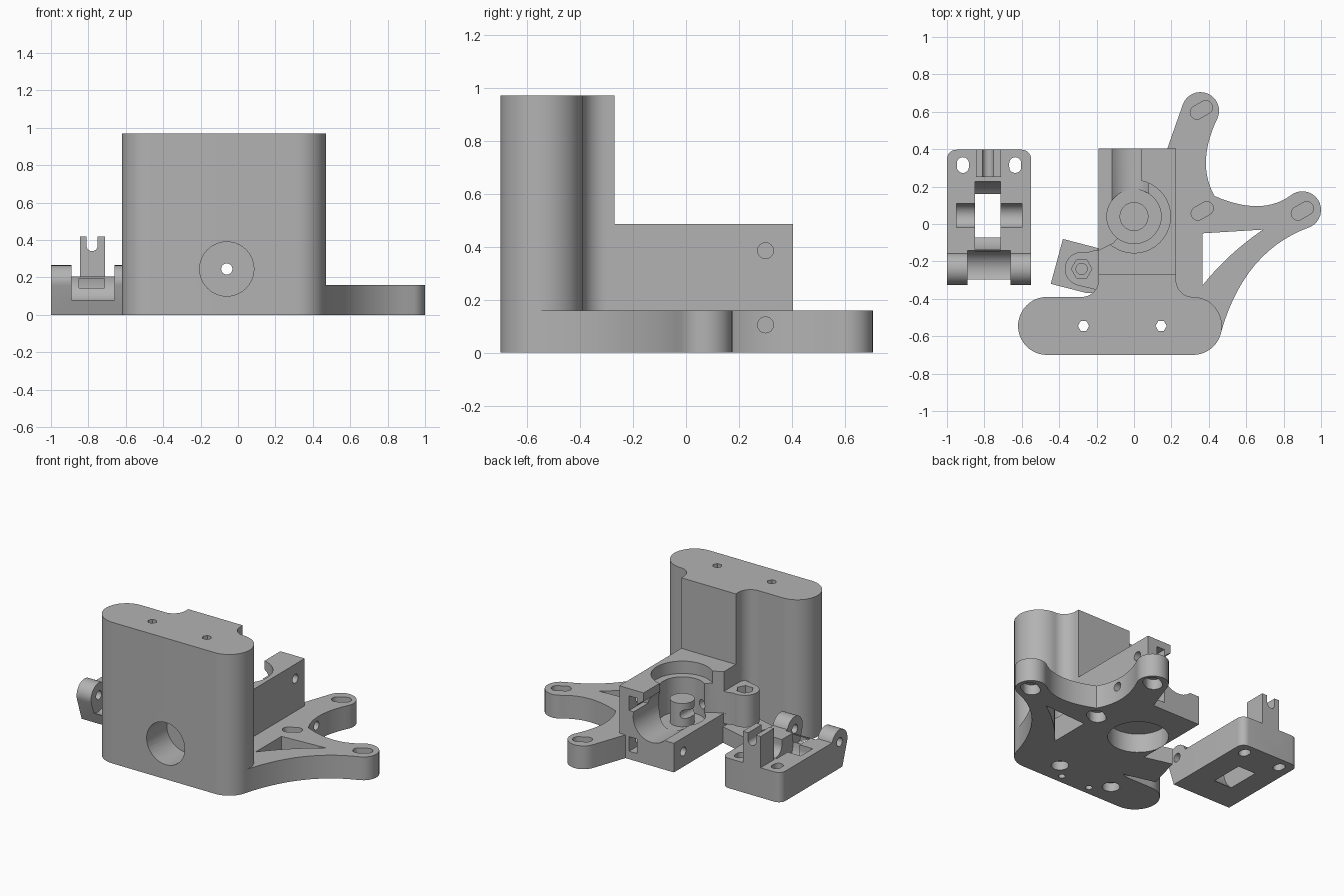
import bpy, bmesh, math
from mathutils import Vector

if "Cube" in bpy.data.objects:
    bpy.data.objects.remove(bpy.data.objects["Cube"])

grey = bpy.data.materials.new("plain grey")
grey.diffuse_color = (0.45, 0.45, 0.45, 1)
grey.use_nodes = True
grey.node_tree.nodes["Principled BSDF"].inputs["Base Color"].default_value = grey.diffuse_color
AX = {'z': lambda u, v, w: (u, v, w), 'x': lambda u, v, w: (w, u, v), 'y': lambda u, v, w: (u, w, v)}


def prism(pts, a, b, axis='z', name="part"):
    """Extrude a closed outline from a to b along an axis."""
    bm = bmesh.new()
    f = bm.faces.new([bm.verts.new(AX[axis](u, v, a)) for u, v in pts])
    g = bmesh.ops.extrude_face_region(bm, geom=[f])
    d = Vector(AX[axis](0, 0, b - a))
    bmesh.ops.translate(bm, verts=[v for v in g['geom'] if isinstance(v, bmesh.types.BMVert)], vec=d)
    bmesh.ops.recalc_face_normals(bm, faces=bm.faces)
    me = bpy.data.meshes.new(name)
    bm.to_mesh(me)
    bm.free()
    me.materials.append(grey)
    ob = bpy.data.objects.new(name, me)
    bpy.context.collection.objects.link(ob)
    return ob


def arc(cx, cy, r, a0, a1, n=16):
    return [(cx + r * math.cos(math.radians(a0 + (a1 - a0) * i / n)),
             cy + r * math.sin(math.radians(a0 + (a1 - a0) * i / n))) for i in range(n + 1)]


def bez(p, c, q, n=14):
    """Inner points of a quadratic curve."""
    return [tuple((1 - t) ** 2 * p[k] + 2 * t * (1 - t) * c[k] + t * t * q[k] for k in (0, 1))
            for t in [i / n for i in range(1, n)]]


def cyl(cx, cy, r, a, b, axis='z', n=40, name="part"):
    return prism(arc(cx, cy, r, 0, 360 - 360 / n, n - 1), a, b, axis, name)


def box(x0, x1, y0, y1, z0, z1, name="part"):
    return prism([(x0, y0), (x1, y0), (x1, y1), (x0, y1)], z0, z1, 'z', name)


def slot(cx, cy, r, half, ang, a, b):
    t = math.radians(ang)
    dx, dy = half * math.cos(t), half * math.sin(t)
    return prism(arc(cx + dx, cy + dy, r, ang - 90, ang + 90) +
                 arc(cx - dx, cy - dy, r, ang + 90, ang + 270), a, b)


def combine(ob, tools, op):
    for t in tools:
        m = ob.modifiers.new("bool", 'BOOLEAN')
        m.operation, m.solver, m.object = op, 'EXACT', t
        bpy.context.view_layer.objects.active = ob
        bpy.ops.object.modifier_apply(modifier=m.name)
        bpy.data.objects.remove(t)


def finish(ob):
    bpy.ops.object.select_all(action='DESELECT')
    ob.select_set(True)
    bpy.context.view_layer.objects.active = ob
    bpy.ops.object.shade_smooth_by_angle(angle=math.radians(30))


# tall rounded block with filleted neck
body = prism(arc(-0.465, -0.545, 0.155, 90, 270, 24) + arc(0.315, -0.545, 0.155, -90, 90, 24)
             + arc(0.315, -0.30, 0.09, 270, 180)[1:] + [(0.225, -0.27), (-0.19, -0.27)]
             + arc(-0.28, -0.30, 0.09, 0, -90), 0, 0.97, name="extruder_body")

# motor plate with two arms
p0, p1 = (0.465, -0.58), (0.942, -0.016)
arm1, arm2 = arc(0.9, 0.075, 0.1, -65, 130), arc(0.355, 0.605, 0.1, -20, 160)
mid = (0.43, 0.15)
plate = prism([(0.0, -0.6), p0] + bez(p0, (0.59, -0.14), p1) + arm1
              + bez(arm1[-1], (0.68, 0.04), mid) + [mid] + bez(mid, (0.33, 0.33), arm2[0])
              + arm2 + [(0.17, 0.38), (0.0, 0.38)], 0, 0.16)

# drive block, hinge knob and its foot
block = box(-0.19, 0.225, -0.4, 0.403, 0, 0.485)
knob = prism(arc(-0.28, -0.24, 0.09, 75, 255) + [(-0.17, -0.36), (-0.17, -0.13)], 0.13, 0.35)
foot = prism([(-0.38, -0.08), (-0.445, -0.32), (-0.25, -0.37), (-0.15, -0.37), (-0.15, -0.14)], 0, 0.11)
combine(body, [plate, block, knob, foot], 'UNION')

# bearing seats, idler clearance and open trough
cuts = [cyl(0, 0.04, 0.19, -0.1, 0.13), cyl(0, 0.04, 0.145, 0.16, 0.6), cyl(0, 0.04, 0.195, 0.4, 0.6),
        prism([(-0.3, -0.14), (-0.19, -0.14), (-0.11, -0.10), (-0.05, -0.03), (0.04, 0), (0.04, 0.5),
               (-0.3, 0.5)], 0.2, 0.6),
        cyl(-0.02, 0.30, 0.14, 0.05, 0.6, 'y')]
# triangular window in the plate
cuts.append(prism([(0.365, -0.05), (0.365, -0.33)] + bez((0.365, -0.33), (0.50, -0.16), (0.69, -0.03))
                  + [(0.69, -0.03)], -0.1, 0.3))
# motor screw slots, wider below
for x, y in ((0.36, 0.61), (0.365, 0.07), (0.9, 0.07)):
    cuts += [slot(x, y, 0.036, 0.027, 30, 0.08, 0.3), slot(x, y, 0.055, 0.02, 30, -0.1, 0.07)]
# mounting screws through the tall block, with counterbores
for x in (-0.27, 0.145):
    cuts += [cyl(x, -0.545, 0.03, -0.1, 1.1, n=6), cyl(x, -0.545, 0.055, -0.1, 0.06)]
# retaining pins
cuts += [cyl(x, -0.64, 0.022, -0.1, 0.4, n=20) for x in (-0.17, 0.05)]
# idler screws and nut traps
for z in (0.105, 0.385):
    cuts += [cyl(0.3, z, 0.03, -0.5, 0.6, 'x', 24), box(0.09, 0.15, 0.25, 0.5, z - 0.05, z + 0.05)]
# hinge bore with hex recess
cuts += [cyl(-0.28, -0.24, 0.03, 0.12, 0.5, n=20), cyl(-0.28, -0.24, 0.055, 0.30, 0.5, n=6)]
# hot end socket
cuts.append(cyl(-0.06, 0.245, 0.145, -0.9, -0.48, 'y'))
combine(body, cuts, 'DIFFERENCE')
# centre pillar, then filament path
combine(body, [cyl(0, 0.04, 0.077, 0.14, 0.32)], 'UNION')
combine(body, [cyl(-0.06, 0.245, 0.03, -0.9, 0.6, 'y', 24)], 'DIFFERENCE')
finish(body)

# loose idler: base, hinge barrel and fork
idler = prism([(-1, -0.2), (-0.55, -0.2)] + arc(-0.6, 0.347, 0.05, 0, 90, 8)
              + arc(-0.95, 0.347, 0.05, 90, 180, 8), 0, 0.205, name="idler")
hinge = prism([(-0.15, 0), (-0.27, 0)] + arc(-0.24, 0.18, 0.085, 195, 0, 24), -1, -0.55, 'x')
fork = prism([(-0.845, 0.1), (-0.71, 0.1), (-0.71, 0.42), (-0.75, 0.42)]
             + arc(-0.78, 0.37, 0.03, 0, -180, 12) + [(-0.81, 0.42), (-0.845, 0.42)], 0.25, 0.397, 'y')
combine(idler, [hinge, fork], 'UNION')
cuts = [cyl(-0.25, 0.18, 0.112, -0.89, -0.66, 'x'), box(-0.89, -0.66, -0.4, -0.15, 0.18, 0.4),
        cyl(-0.24, 0.18, 0.03, -1.1, -0.4, 'x', 24),
        cyl(0.045, 0.15, 0.19, -0.85, -0.715, 'x'),
        cyl(0.045, 0.17, 0.065, -0.95, -0.6, 'x'), box(-0.95, -0.6, -0.02, 0.11, 0.17, 0.3)]
cuts += [slot(x, 0.315, 0.032, 0.01, 90, -0.1, 0.4) for x in (-0.915, -0.635)]
combine(idler, cuts, 'DIFFERENCE')
finish(idler)
